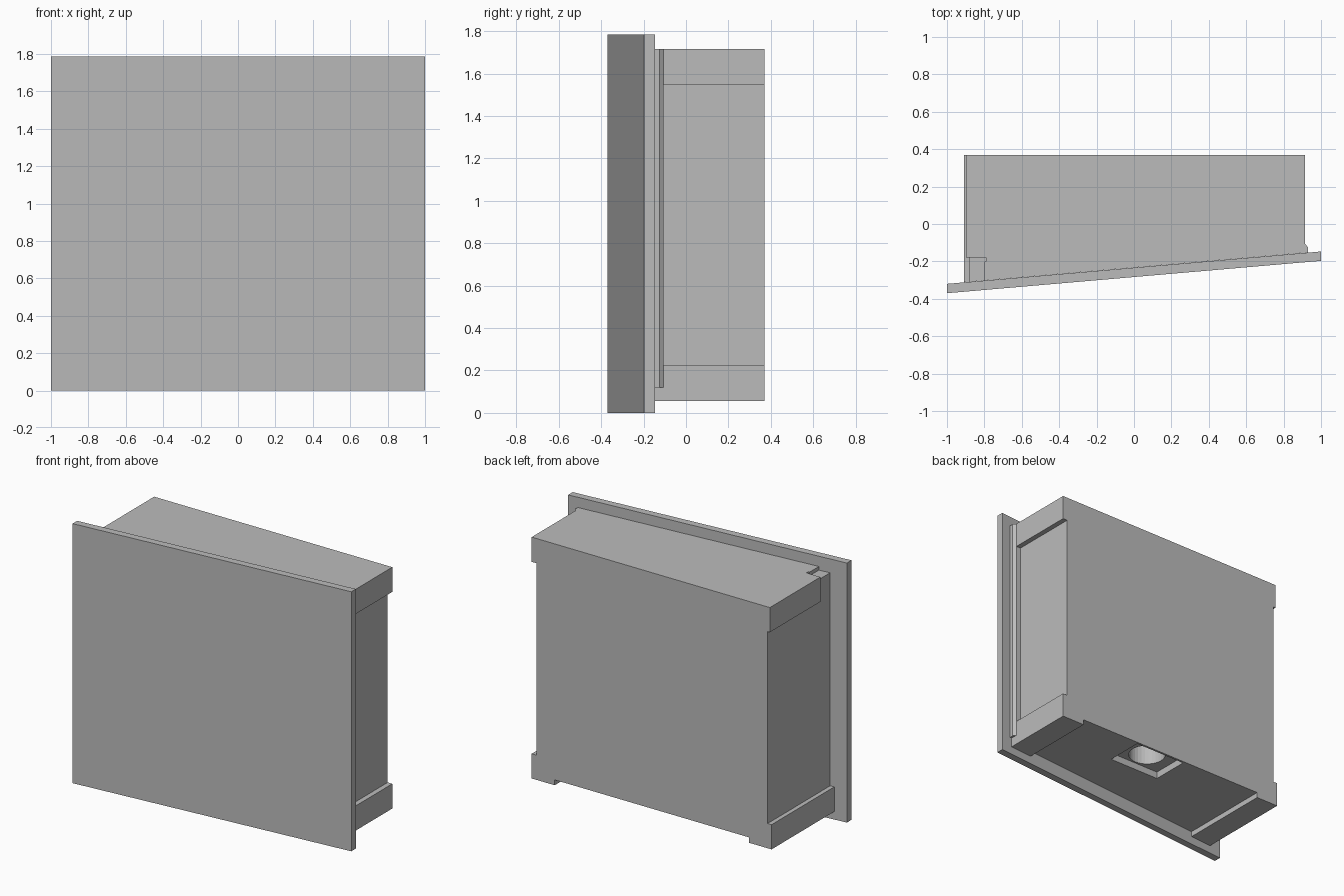
import bpy, bmesh

cube = bpy.data.objects.get("Cube")
if cube:
    bpy.data.objects.remove(cube, do_unlink=True)

grey = bpy.data.materials.new("plain grey")
grey.use_nodes = True
colour = (0.5, 0.5, 0.5, 1)
grey.diffuse_color = colour
grey.node_tree.nodes["Principled BSDF"].inputs["Base Color"].default_value = colour


def prism(name, outline, z0, z1):
    """Extrude a plan outline (x, y) from z0 up to z1."""
    bm = bmesh.new()
    base = bm.faces.new([bm.verts.new((x, y, z0)) for x, y in outline])
    top = bmesh.ops.extrude_face_region(bm, geom=[base])["geom"]
    bmesh.ops.translate(bm, vec=(0, 0, z1 - z0),
                        verts=[v for v in top if isinstance(v, bmesh.types.BMVert)])
    bmesh.ops.recalc_face_normals(bm, faces=bm.faces)
    mesh = bpy.data.meshes.new(name)
    bm.to_mesh(mesh)
    bm.free()
    mesh.materials.append(grey)
    obj = bpy.data.objects.new(name, mesh)
    bpy.context.collection.objects.link(obj)
    return obj


def box(name, x, y, z):
    return prism(name, [(x[0], y[0]), (x[1], y[0]), (x[1], y[1]), (x[0], y[1])], *z)


def cut(target, cutter):
    mod = target.modifiers.new(cutter.name, "BOOLEAN")
    mod.operation = "DIFFERENCE"
    mod.solver = "EXACT"
    mod.object = cutter
    cutter.hide_render = True
    cutter.hide_viewport = True
    cutter.display_type = "WIRE"


def door_y(x):
    """Back face of the slanted front panel."""
    return -0.233 + 0.0865 * x


BACK, LOW, HIGH = 0.37, 0.055, 1.715

# Slanted front panel
prism("front_panel", [(-1, -0.37), (1, -0.197), (1, -0.147), (-1, -0.32)], 0, 1.785)

# Housing tapering to meet the panel
housing = prism("housing", [(-0.91, door_y(-0.91)), (0.915, door_y(0.915)),
                            (0.915, BACK), (-0.91, BACK)], LOW, HIGH)

# Shallow side recesses, leaving blocks at top and bottom
cut(housing, box("left_recess_cutter", (0.88, 1.1), (-0.6, 0.6), (0.225, 1.545)))
cut(housing, box("right_recess_cutter", (-1.1, -0.88), (-0.6, 0.6), (0.225, 1.545)))

# Upper right block is trimmed and stops short of the panel
cut(housing, box("block_trim_cutter", (-1.1, -0.897), (-0.6, 0.6), (1.5, 1.8)))
cut(housing, box("block_end_cutter", (-1.1, -0.88), (-0.6, -0.18), (1.4, 1.8)))
cut(housing, box("top_notch_cutter", (-1.1, -0.79), (-0.6, -0.18), (1.69, 1.8)))

# Underside recess between the feet, with a pocket and a round socket
cut(housing, box("underside_cutter", (-0.74, 0.74), (-0.6, 0.6), (-0.1, 0.092)))
cut(housing, box("pocket_cutter", (-0.12, 0.27), (0.09, 0.355), (0, 0.14)))
bpy.ops.mesh.primitive_cylinder_add(vertices=32, radius=0.12, depth=0.4,
                                    location=(0.075, 0.222, 0.28))
socket = bpy.context.object
socket.name = "socket_cutter"
socket.data.materials.append(grey)
cut(housing, socket)

# Chamfered edge flange beside the panel
prism("left_flange", [(0.87, door_y(0.87)), (0.93, door_y(0.93)), (0.93, -0.125),
                      (0.915, -0.105), (0.87, -0.105)], 0.12, HIGH)

# Small catch in the top notch
prism("catch", [(-0.8, door_y(-0.8)), (-0.775, door_y(-0.775)), (-0.79, -0.275),
                (-0.772, -0.25), (-0.79, -0.2), (-0.8, -0.2)], 1.66, HIGH)
